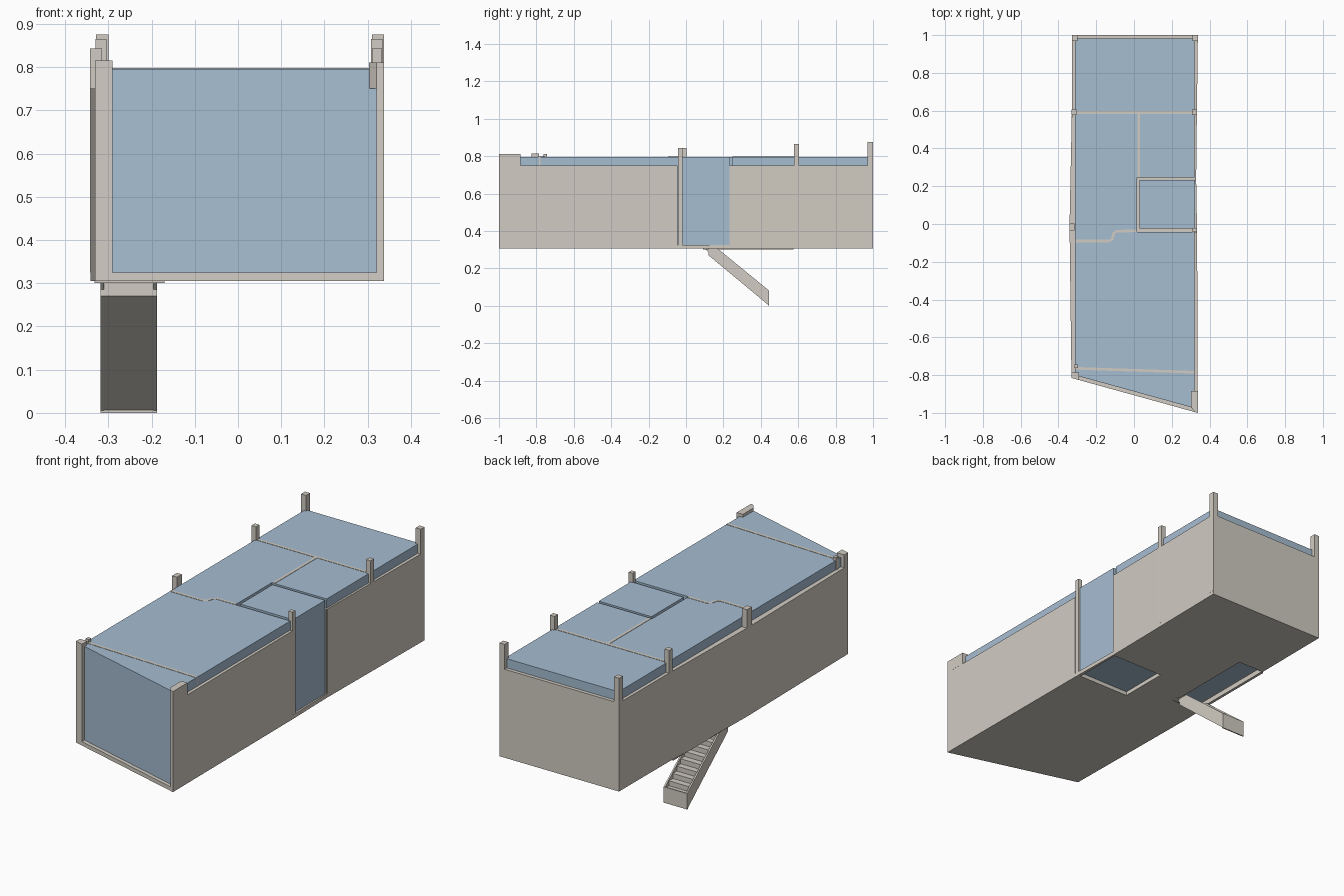
import bpy, bmesh
from mathutils import Vector

old = bpy.data.objects.get("Cube")
if old:
    bpy.data.objects.remove(old, do_unlink=True)


def material(name, color):
    m = bpy.data.materials.new(name)
    m.use_nodes = True
    m.diffuse_color = color
    bsdf = next(n for n in m.node_tree.nodes if n.type == 'BSDF_PRINCIPLED')
    bsdf.inputs["Base Color"].default_value = color
    return m


STONE = material("warm grey", (0.64, 0.60, 0.54, 1))
BLUE = material("pale blue", (0.38, 0.51, 0.64, 1))

BASE, FLOOR, WALL, ROOF = 0.305, 0.325, 0.75, 0.796


def extrude(name, points, offset, mat):
    """Extrude a flat polygon of 3D points along an offset."""
    bm = bmesh.new()
    face = bm.faces.new([bm.verts.new(p) for p in points])
    res = bmesh.ops.extrude_face_region(bm, geom=[face], use_keep_orig=True)
    moved = [g for g in res["geom"] if isinstance(g, bmesh.types.BMVert)]
    bmesh.ops.translate(bm, vec=offset, verts=moved)
    bmesh.ops.recalc_face_normals(bm, faces=bm.faces)
    mesh = bpy.data.meshes.new(name)
    bm.to_mesh(mesh)
    bm.free()
    mesh.materials.append(mat)
    obj = bpy.data.objects.new(name, mesh)
    bpy.context.collection.objects.link(obj)
    return obj


def prism(name, outline, z0, z1, mat=STONE):
    return extrude(name, [(x, y, z0) for x, y in outline], (0, 0, z1 - z0), mat)


def box(name, x0, x1, y0, y1, z0, z1, mat=STONE):
    return prism(name, [(x0, y0), (x1, y0), (x1, y1), (x0, y1)], z0, z1, mat)


def ribbon(name, path, width, z0, z1):
    """Wall of constant width along a path."""
    pts = [Vector(p) for p in path]
    left, right = [], []
    for i, p in enumerate(pts):
        t = (pts[min(i + 1, len(pts) - 1)] - pts[max(i - 1, 0)]).normalized()
        n = Vector((-t.y, t.x)) * width / 2
        left.append(p + n)
        right.append(p - n)
    return prism(name, left + right[::-1], z0, z1)


def cut(obj, cutter):
    mod = obj.modifiers.new("opening", 'BOOLEAN')
    mod.operation, mod.solver, mod.object = 'DIFFERENCE', 'EXACT', cutter
    bpy.context.view_layer.objects.active = obj
    bpy.ops.object.modifier_apply(modifier=mod.name)
    bpy.data.objects.remove(cutter, do_unlink=True)


# Outer lines of the two long sides, front to back
west = [(-0.331, -0.815), (-0.341, -0.03), (-0.341, 0.01), (-0.329, 0.59), (-0.327, 1)]
east_front = [(0.338, -1), (0.334, -0.045)]
east_back = [(0.329, 0.24), (0.333, 0.59), (0.338, 1)]
IN_W, IN_E = -0.312, 0.321


def front_y(x):
    """Slanted front edge."""
    return -0.815 - (x + 0.331) * 0.185 / 0.669


# Floor slab with courtyard and stair openings
slab = prism("floor_slab", west[::-1] + east_front + east_back, BASE, FLOOR)
cut(slab, box("court_cutter", 0.03, 0.319, -0.022, 0.235, 0.2, 0.4))
cut(slab, box("stair_cutter", -0.318, -0.183, 0.12, 0.575, 0.2, 0.4))

# Outer walls
prism("left_side_wall", west + [(IN_W, 1), (IN_W, front_y(IN_W))], FLOOR, WALL)
prism("right_front_wall", east_front + [(IN_E, -0.045), (IN_E, front_y(IN_E))], FLOOR, WALL)
prism("right_back_wall", east_back + [(IN_E, 1), (IN_E, 0.24)], FLOOR, WALL)
box("back_wall", IN_W, IN_E, 0.982, 1, FLOOR, WALL)

# Room volume, notched around the courtyard
rooms = [(IN_W, front_y(IN_W) + 0.02), (IN_E, front_y(IN_E) + 0.02),
         (IN_E, -0.042), (0.015, -0.042), (0.015, 0.247), (IN_E, 0.247),
         (IN_E, 0.982), (IN_W, 0.982)]
prism("room_volume", rooms, FLOOR, ROOF, BLUE)

# Courtyard volume and the lower wall around it
box("courtyard_volume", 0.03, 0.323, -0.024, 0.232, FLOOR, ROOF, BLUE)
box("courtyard_inner_wall", 0.015, 0.03, -0.042, 0.247, FLOOR, WALL)
box("courtyard_front_wall", 0.03, 0.333, -0.042, -0.024, FLOOR, WALL)
box("courtyard_back_wall", 0.03, 0.328, 0.232, 0.247, FLOOR, WALL)

# Partition walls, level with the rooms
partitions = {
    "back_partition": [(IN_W, 0.59), (IN_E, 0.59)],
    "middle_partition": [(0.025, 0.248), (0.025, 0.584)],
    "curved_partition": [(IN_W, -0.09), (-0.13, -0.09), (-0.115, -0.08),
                         (-0.108, -0.05), (-0.093, -0.038), (0.015, -0.036)],
    "front_partition": [(IN_W, -0.764), (IN_E, -0.785)],
}
for name, path in partitions.items():
    ribbon(name, path, 0.014, 0.33, ROOF + 0.0015)

# Posts rising above the rooms
for name, x0, x1, y0, y1, top in [
        ("back_left_side_post", -0.328, -0.3, 0.97, 1, 0.875),
        ("back_right_side_post", 0.31, 0.338, 0.97, 1, 0.875),
        ("partition_post_west", -0.33, -0.304, 0.578, 0.605, 0.865),
        ("partition_post_east", 0.308, 0.334, 0.578, 0.605, 0.865),
        ("middle_post", -0.342, -0.315, -0.035, 0.003, 0.843),
        ("courtyard_post", 0.31, 0.333, -0.042, -0.02, 0.843),
        ("small_front_post", -0.315, -0.297, -0.763, -0.743, 0.812)]:
    box(name, x0, x1, y0, y1, FLOOR, top)
prism("front_corner_post", [(-0.331, -0.815), (-0.29, front_y(-0.29)),
                            (-0.29, -0.785), (-0.331, -0.785)], FLOOR, 0.815)
prism("front_parapet", [(0.303, front_y(0.303) + 0.021), (IN_E, front_y(IN_E)),
                        (0.338, -1), (0.338, -0.885), (0.303, -0.885)], WALL, 0.811)

# Lip below the stair opening
box("stair_lip_side", -0.332, -0.318, 0.09, 0.575, 0.3, BASE)
box("stair_lip_front", -0.332, -0.17, 0.09, 0.12, 0.3, BASE)

# Staircase: stringers, stepped flight and end panel
SX0, SX1, END = -0.318, -0.187, 0.445
side = [(0.1, 0.305), (0.17, 0.305), (END, 0.08), (END, 0), (0.12, 0.27), (0.12, 0.285)]
for name, x in [("stringer_west", SX0), ("stringer_east", SX1 - 0.008)]:
    extrude(name, [(x, y, z) for y, z in side], (0.008, 0, 0), STONE)

count = 9
run, rise = (END - 0.165) / count, 0.225 / count
steps = [(0.12, 0.27), (0.12, 0.3)]
for i in range(count):
    z = 0.3 - rise * i
    steps += [(0.165 + run * i, z), (0.165 + run * i, z - rise)]
steps += [(END, 0.075), (END, 0.002)]
extrude("stair_flight", [(SX0 + 0.008, y, z) for y, z in steps],
        (SX1 - SX0 - 0.016, 0, 0), STONE)
box("stair_end_panel", SX0, SX1, END - 0.006, END, 0, 0.08)
